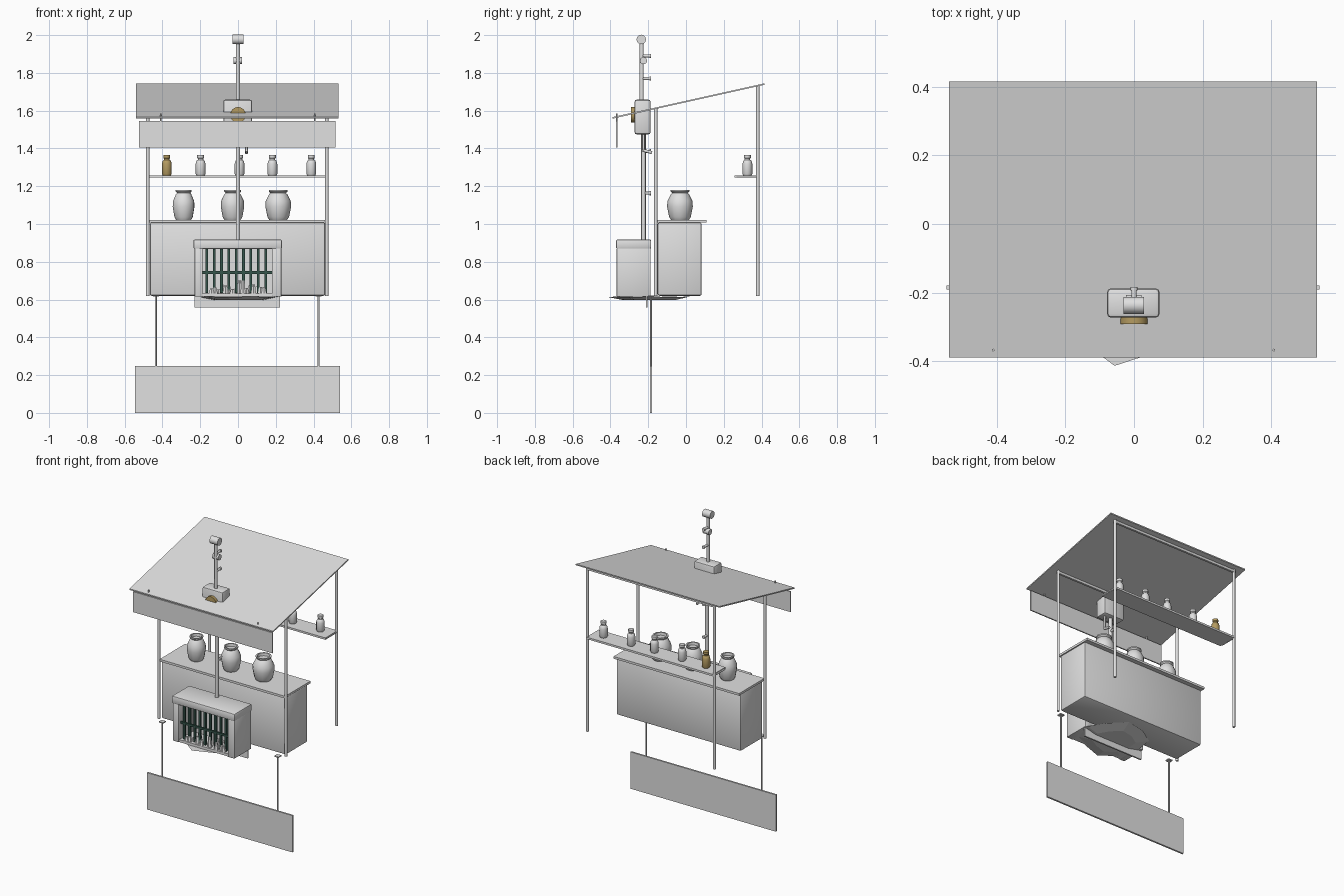
import bpy, bmesh, math, random
from mathutils import Vector, Matrix

if "Cube" in bpy.data.objects:
    bpy.data.objects.remove(bpy.data.objects["Cube"])

random.seed(4)

def material(name, rgb):
    m = bpy.data.materials.new(name)
    m.diffuse_color = (*rgb, 1)
    m.use_nodes = True
    m.node_tree.nodes["Principled BSDF"].inputs["Base Color"].default_value = m.diffuse_color
    return m

GREY = material("pale grey", (0.75, 0.75, 0.75))
GOLD = material("old gold", (0.46, 0.33, 0.12))
GREEN = material("dark green", (0.035, 0.09, 0.07))

def finish(name, bm, mat, smooth=None):
    bmesh.ops.recalc_face_normals(bm, faces=bm.faces)
    me = bpy.data.meshes.new(name)
    bm.to_mesh(me)
    bm.free()
    ob = bpy.data.objects.new(name, me)
    bpy.context.collection.objects.link(ob)
    me.materials.append(mat)
    if smooth:
        bpy.ops.object.select_all(action='DESELECT')
        ob.select_set(True)
        bpy.context.view_layer.objects.active = ob
        bpy.ops.object.shade_smooth_by_angle(angle=math.radians(smooth))
    return ob

def box(name, x, y, z, mat=GREY, bevel=0):
    """Box given by its (min, max) along each axis."""
    bm = bmesh.new()
    bmesh.ops.create_cube(bm, size=1)
    for v in bm.verts:
        v.co = [(a + b) / 2 + c * (b - a) for c, (a, b) in zip(v.co, (x, y, z))]
    if bevel:
        bmesh.ops.bevel(bm, geom=bm.edges[:], offset=bevel, segments=2,
                        profile=0.5, affect='EDGES')
    return finish(name, bm, mat, 40 if bevel else None)

def rod(name, p, q, r, mat=GREY, sides=10):
    """Cylinder between two points."""
    p, q = Vector(p), Vector(q)
    d = q - p
    rot = Vector((0, 0, 1)).rotation_difference(d).to_matrix().to_4x4()
    bm = bmesh.new()
    bmesh.ops.create_cone(bm, cap_ends=True, segments=sides, radius1=r, radius2=r,
                          depth=d.length, matrix=Matrix.Translation((p + q) / 2) @ rot)
    return finish(name, bm, mat, 50)

def lathe(name, profile, loc, mat=GREY, sides=12, turn=0):
    """Closed vessel spun from (radius, height) points."""
    bm = bmesh.new()
    rings = []
    for r, z in profile:
        rings.append([bm.verts.new((loc[0] + r * math.cos(turn + math.tau * i / sides),
                                    loc[1] + r * math.sin(turn + math.tau * i / sides),
                                    loc[2] + z)) for i in range(sides)])
    for a, b in zip(rings, rings[1:]):
        for i in range(sides):
            j = (i + 1) % sides
            bm.faces.new((a[i], a[j], b[j], b[i]))
    bm.faces.new(rings[0])
    bm.faces.new(rings[-1])
    return finish(name, bm, mat, 35)

# Sloping roof sheet
def roof_z(y):
    return 1.562 + (y + 0.388) * 0.2225

bm = bmesh.new()
bmesh.ops.create_cube(bm, size=1)
for v in bm.verts:
    y = -0.388 if v.co.y < 0 else 0.415
    v.co = (-0.539 if v.co.x < 0 else 0.533, y, roof_z(y) + (0.004 if v.co.z > 0 else -0.004))
finish("roof", bm, GREY)

# Posts and the beams that join them under the roof
for x, side in ((-0.478, "left"), (0.470, "right")):
    for y, end in ((-0.16, "front"), (0.38, "back")):
        rod(f"{end}_post_{side}", (x, y, 0.62), (x, y, roof_z(y)), 0.009)
    rod(f"{side}_shelf_bracket", (x, 0.27, 1.25), (x, 0.38, 1.25), 0.005)
for y, end in ((-0.16, "front"), (0.38, "back")):
    box(f"{end}_beam", (-0.478, 0.47), (y - 0.007, y + 0.007),
        (roof_z(y) - 0.022, roof_z(y) - 0.006))

# Board hung below the roof edge
box("valance_board", (-0.525, 0.517), (-0.371, -0.363), (1.406, 1.544))
for x in (-0.41, 0.407):
    rod("valance_hook", (x, -0.367, 1.53), (x, -0.367, 1.585), 0.004, sides=8)

# Lower hanging board with rods and end plates
box("lower_board", (-0.546, 0.54), (-0.191, -0.179), (0, 0.248))
for x in (-0.435, 0.427):
    rod("board_hanger", (x, -0.185, 0.24), (x, -0.185, 0.62), 0.005, sides=8)
    box("hanger_plate", (x - 0.016, x + 0.016), (-0.2, -0.17), (0.615, 0.622))

# Counter
box("counter_body", (-0.467, 0.462), (-0.15, 0.083), (0.62, 1.008), bevel=0.01)
box("counter_top", (-0.472, 0.465), (-0.162, 0.108), (1.007, 1.022))

# Large jars on the counter
big = [(0.043, 0), (0.052, 0.015), (0.062, 0.07), (0.060, 0.1), (0.044, 0.135),
       (0.037, 0.142), (0.045, 0.15), (0.045, 0.158), (0.036, 0.158), (0.034, 0.14)]
for x, s, t in ((-0.288, 0.95, 0.2), (-0.029, 1.0, 0.5), (0.213, 1.1, 0.0)):
    lathe("large_jar", [(r * s, z) for r, z in big], (x, -0.032, 1.022), turn=t)

# Back shelf with small bottles
box("back_shelf", (-0.474, 0.472), (0.257, 0.388), (1.245, 1.258))
small = [(0.022, 0), (0.026, 0.008), (0.026, 0.06), (0.022, 0.076), (0.015, 0.082),
         (0.015, 0.088), (0.018, 0.092), (0.018, 0.107)]
for i, x in enumerate((-0.377, -0.198, 0.008, 0.182, 0.388)):
    lathe("small_bottle", small, (x, 0.325, 1.258), GOLD if i == 0 else GREY)

# Hearth cabinet: jambs, back, floor and mantel
box("hearth_left_jamb", (-0.23, -0.187), (-0.367, -0.187), (0.615, 0.872), bevel=0.004)
box("hearth_right_jamb", (0.18, 0.23), (-0.367, -0.187), (0.615, 0.872), bevel=0.004)
box("hearth_back", (-0.19, 0.185), (-0.215, -0.187), (0.615, 0.872))
box("hearth_floor", (-0.19, 0.185), (-0.36, -0.2), (0.615, 0.632))
box("hearth_mantel", (-0.236, 0.233), (-0.37, -0.184), (0.868, 0.918), bevel=0.008)

# Grate bars and cross bar
for i in range(9):
    x = -0.165 + i * 0.0389
    box("grate_bar", (x - 0.007, x + 0.007), (-0.342, -0.328), (0.635, 0.87), GREEN)
box("grate_cross_bar", (-0.187, 0.18), (-0.348, -0.336), (0.736, 0.75), GREEN)

# Ash lumps on the hearth floor
bm = bmesh.new()
for i in range(16):
    h = random.uniform(0.02, 0.05) + (0.025 if i in (8, 9) else 0)
    bmesh.ops.create_cone(bm, cap_ends=True, segments=6, radius1=0.016, radius2=0.009, depth=h,
                          matrix=Matrix.Translation((-0.14 + i * 0.0185,
                                                     random.uniform(-0.355, -0.27), 0.632 + h / 2)))
finish("ash_lumps", bm, GREY)

# Jagged shallow dish and hanging lip under the hearth
bm = bmesh.new()
rim, low = [], []
radii = (0.22, 0.2, 0.225, 0.205, 0.22, 0.2, 0.215, 0.225, 0.19, 0.215)
for i, r in enumerate(radii):
    a = math.tau * i / len(radii) + 0.06
    c, s = math.cos(a), math.sin(a)
    rim.append(bm.verts.new((r * c, -0.195 + r * s, 0.616 - 0.003 * (i % 2))))
    low.append(bm.verts.new((0.62 * r * c, -0.195 + 0.62 * r * s, 0.597)))
bm.faces.new(rim)
bm.faces.new(low)
for i in range(len(rim)):
    j = (i + 1) % len(rim)
    bm.faces.new((rim[i], rim[j], low[j], low[i]))
finish("under_dish", bm, GREY)
box("under_lip", (-0.23, 0.222), (-0.213, -0.203), (0.557, 0.618))

# Chimney pole with side brackets and cap
rod("lower_pole", (0, -0.225, 0.9), (0, -0.225, 1.5), 0.012)
rod("upper_pole", (0, -0.235, 1.6), (0, -0.235, 1.96), 0.011)
rod("pole_cap", (-0.03, -0.237, 1.977), (0.029, -0.237, 1.977), 0.025, sides=16)
rod("pole_knuckle", (-0.024, -0.225, 1.865), (0.022, -0.225, 1.865), 0.019, sides=12)
for z in (1.163, 1.385, 1.77, 1.89):
    rod("pole_bracket", (0, -0.23, z), (0, -0.186, z), 0.008)
    rod("pole_bracket_end", (0, -0.194, z), (0, -0.184, z), 0.011)
rod("side_pipe", (0.045, -0.225, 1.48), (0.045, -0.225, 1.39), 0.007)
rod("side_pipe_end", (0.045, -0.228, 1.39), (0.045, -0.18, 1.378), 0.008)

# Box through the roof with a round gold bezel
box("pole_box", (-0.078, 0.074), (-0.272, -0.188), (1.475, 1.658), bevel=0.01)
rod("gold_bezel", (0, -0.265, 1.578), (0, -0.291, 1.578), 0.041, GOLD, 24)
